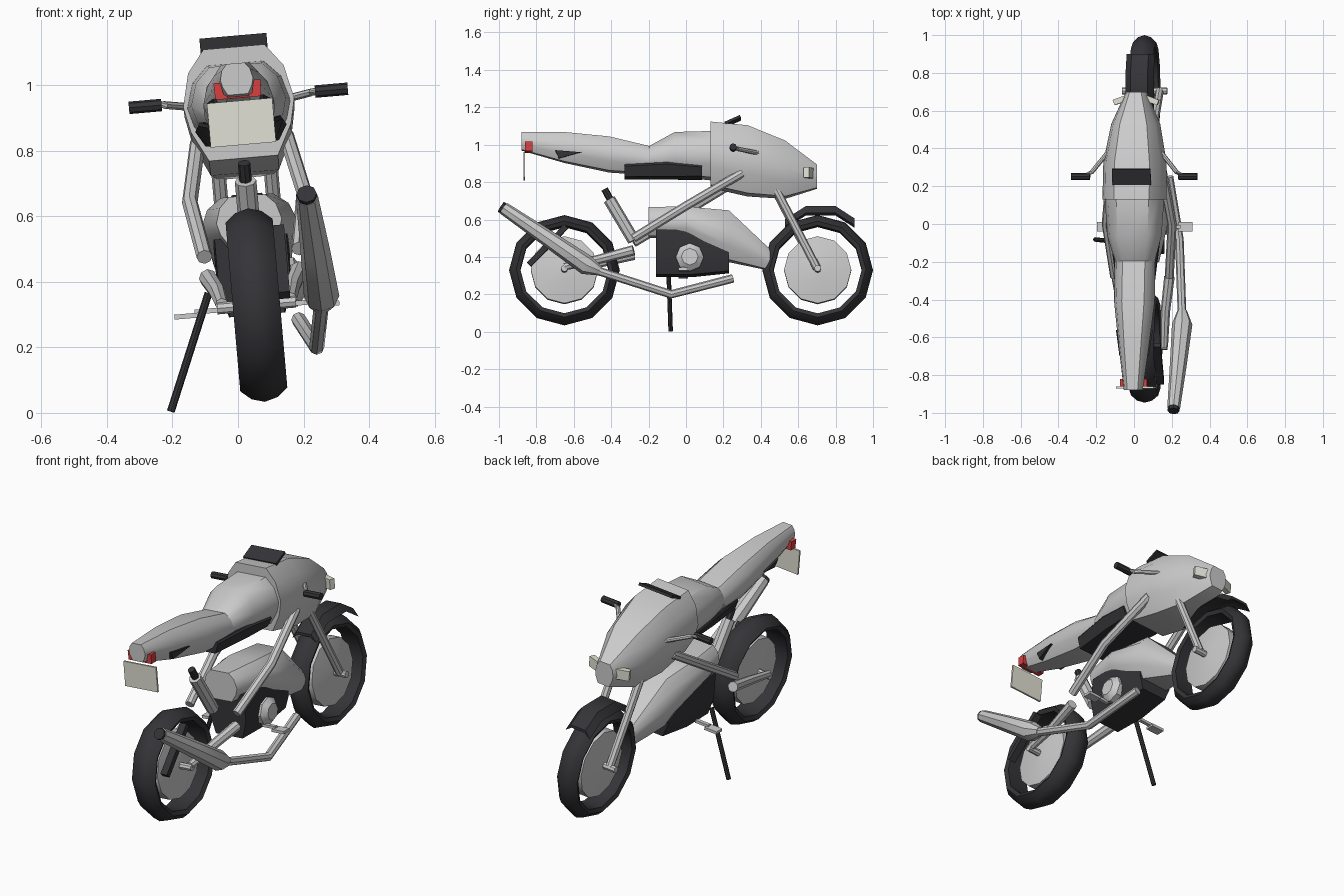
import bpy, bmesh
from math import radians, sin, cos, pi
from mathutils import Matrix, Vector

if "Cube" in bpy.data.objects:
    bpy.data.objects.remove(bpy.data.objects["Cube"])

# The bike leans on its stand: parts are built upright, then tilted
LEAN = Matrix.Translation((0.085, 0, 0)) @ Matrix.Rotation(radians(-5), 4, 'Y')


def material(name, colour):
    m = bpy.data.materials.new(name)
    m.diffuse_color = (*colour, 1)
    m.use_nodes = True
    m.node_tree.nodes["Principled BSDF"].inputs["Base Color"].default_value = m.diffuse_color
    return m


BLACK = material("black", (0.035, 0.035, 0.04))
RED = material("red", (0.7, 0.05, 0.05))
CREAM = material("cream", (0.75, 0.75, 0.66))


def finish(name, bm, mat=None, lean=True):
    bmesh.ops.recalc_face_normals(bm, faces=bm.faces)
    if lean:
        bm.transform(LEAN)
    me = bpy.data.meshes.new(name)
    bm.to_mesh(me)
    bm.free()
    ob = bpy.data.objects.new(name, me)
    bpy.context.collection.objects.link(ob)
    if mat:
        me.materials.append(mat)
    return ob


def skin(name, rings, mat=None, lean=True, closed=False):
    """Bridge equal-sized rings of points; cap the ends unless closed."""
    bm = bmesh.new()
    vs = [[bm.verts.new(p) for p in r] for r in rings]
    n = len(vs[0])
    for i in range(len(vs) if closed else len(vs) - 1):
        a, b = vs[i], vs[(i + 1) % len(vs)]
        for j in range(n):
            bm.faces.new((a[j], a[(j + 1) % n], b[(j + 1) % n], b[j]))
    if not closed:
        bm.faces.new(vs[0])
        bm.faces.new(vs[-1])
    return finish(name, bm, mat, lean)


HALF = [(.55, 1), (.86, .8), (1, .5), (.9, .27), (.62, 0)]


def shell(name, stations, mat=None, half=HALF):
    """Body panel from stations (y, bottom, top, half width)."""
    section = half + [(-u, w) for u, w in reversed(half)]
    return skin(name, [[(u * hw, y, lo + w * (hi - lo)) for u, w in section]
                       for y, lo, hi, hw in stations], mat)


def tube(name, pts, radii, mat=None, lean=True, n=8):
    pts = [Vector(p) for p in pts]
    if not isinstance(radii, (list, tuple)):
        radii = [radii] * len(pts)
    rings = []
    for i, p in enumerate(pts):
        t = (pts[min(i + 1, len(pts) - 1)] - pts[max(i - 1, 0)]).normalized()
        ref = Vector((1, 0, 0)) if abs(t.x) < .8 else Vector((0, 0, 1))
        a = t.cross(ref).normalized()
        b = t.cross(a)
        rings.append([p + radii[i] * (a * cos(2 * pi * k / n) + b * sin(2 * pi * k / n))
                      for k in range(n)])
    return skin(name, rings, mat, lean)


def box(name, loc, size, mat=None, rot=(0, 0, 0)):
    bm = bmesh.new()
    bmesh.ops.create_cube(bm, size=1)
    r = Matrix.LocRotScale(None, Matrix.Rotation(rot[2], 3, 'Z') @ Matrix.Rotation(rot[0], 3, 'X'), None)
    bm.transform(Matrix.Translation(loc) @ r @ Matrix.Diagonal((*size, 1)))
    return finish(name, bm, mat)


# Wheels: pointed 12-sided tyre and a lens-shaped hub disc
def wheel(name, y, width):
    prof = [(0, .296), (.55, .285), (1, .258), (.85, .236), (-.85, .236), (-1, .258), (-.55, .285)]
    rings = []
    for k in range(12):
        a = 2 * pi * k / 12
        rings.append([(u * width, y + r * cos(a), .33 + r * sin(a)) for u, r in prof])
    skin(name + "_tyre", rings, BLACK, closed=True)
    tube(name + "_disc", [(s * w, y, .33) for s, w in ((-1, .05), (-1, .03), (1, .03), (1, .05))],
         [.05, .18, .18, .05], n=12)
    tube(name + "_axle", [(-.12, y, .33), (.12, y, .33)], .018)


wheel("front_wheel", .704, .062)
wheel("rear_wheel", -.65, .072)

# Front mudguard
path = [(.53, .585), (.64, .655), (.80, .655), (.90, .59)]
skin("front_mudguard", [[(-.075, y, z - .025), (-.045, y, z + .015), (.045, y, z + .015),
                         (.075, y, z - .025), (.04, y, z), (-.04, y, z)] for y, z in path], BLACK)

# Body panels
shell("front_fairing", [(.13, .78, 1.12, .17), (.33, .735, 1.10, .168),
                        (.53, .72, 1.02, .13), (.70, .77, .895, .055)])
shell("tank", [(-.20, .86, .99, .105), (-.06, .84, 1.065, .145), (.14, .82, 1.07, .158)])
shell("seat_tail", [(-.88, .975, 1.07, .05), (-.65, .91, 1.068, .08),
                    (-.41, .86, 1.043, .108), (-.19, .845, .99, .108)])
shell("under_seat_panel", [(-.33, .825, .89, .10), (-.10, .825, .90, .13), (.085, .825, .88, .14)], BLACK,
      [(.95, 1), (1, .85), (.8, 0)])
shell("engine_cowl", [(-.20, .51, .665, .10), (0, .50, .665, .145),
                      (.23, .38, .645, .13), (.45, .33, .44, .05)])
shell("engine", [(-.16, .30, .54, .11), (.03, .30, .54, .115), (.23, .32, .50, .10)], BLACK,
      [(1, 1), (1, .4), (.75, 0)])
tube("engine_cover", [(.08, .02, .39), (.125, .02, .39), (.15, .02, .39)], [.075, .075, .045])
box("windscreen", (0, .25, 1.13), (.205, .088, .014), BLACK, (radians(24), 0, 0))

# Rear shock absorber
tube("shock_body", [(0, -.41, .71), (0, -.28, .49)], .033)
tube("shock_top", [(0, -.435, .765), (0, -.40, .70)], .019, BLACK)

# Mirrored parts
for s, side in ((-1, "left"), (1, "right")):
    tube("fork_" + side, [(s * .08, .70, .335), (s * .08, .475, .77)], [.022, .022])
    tube("frame_tube_" + side, [(s * .135, .30, .84), (s * .175, .0, .66), (s * .145, -.28, .49)], .024)
    tube("swingarm_" + side, [(s * .14, -.28, .425), (s * .115, -.46, .38), (s * .105, -.65, .34)],
         [.028, .025, .02])
    tube("handlebar_" + side, [(s * .26, .255, .965), (s * .225, .275, .962), (s * .125, .40, .945)], .012)
    tube("grip_" + side, [(s * .235, .252, .963), (s * .335, .252, .963)], .019, BLACK)
    box("front_lamp_" + side, (s * .085, .655, .845), (.07, .03, .055), CREAM, (0, 0, -s * .35))
    box("foot_peg_" + side, (s * .215, -.015, .315), (.075, .05, .015))
    box("foot_peg_arm_" + side, (s * .15, -.015, .325), (.08, .02, .015))
    # Tail lamp wedge and dark vent on the tail side
    skin("tail_lamp_" + side, [[(s * .04, y, .965), (s * .07, y, .965), (s * .072, y, 1.015), (s * .052, y, 1.015)]
                               for y in (-.86, -.82)], RED)
    skin("tail_vent_" + side, [[(s * (u + d), y, z) for u, y, z in
                                ((.066, -.70, .968), (.086, -.56, .955), (.062, -.68, .925))]
                               for d in (-.012, .012)], BLACK)

# Tail lamp bar and number plate
box("tail_lamp_bar", (0, -.84, .97), (.12, .035, .012), RED)
box("number_plate", (.003, -.865, .888), (.20, .01, .135), CREAM, (0, 0, 0))

# Chain guard on the right of the rear wheel
box("wheel_guard", (.085, -.74, .455), (.04, .285, .03), BLACK, (radians(46), 0, 0))

# Exhaust on the right side (already in leaned position)
tube("exhaust_pipe", [(.255, -.50, .335), (.24, -.08, .20), (.185, .25, .285)], .023, lean=False)
tube("muffler", [(.21, -.975, .66), (.235, -.74, .50), (.255, -.53, .355), (.255, -.46, .325)],
     [.034, .045, .054, .026], lean=False)
tube("muffler_tip", [(.209, -.99, .668), (.211, -.965, .652)], .031, BLACK, lean=False)

# Side stand
tube("side_stand", [(-.09, -.095, .365), (-.205, -.082, .004)], .012, BLACK, lean=False)

# Smooth shading with sharp creases
for ob in bpy.data.objects:
    ob.select_set(True)
bpy.context.view_layer.objects.active = bpy.data.objects["tank"]
bpy.ops.object.shade_smooth_by_angle(angle=radians(40))
